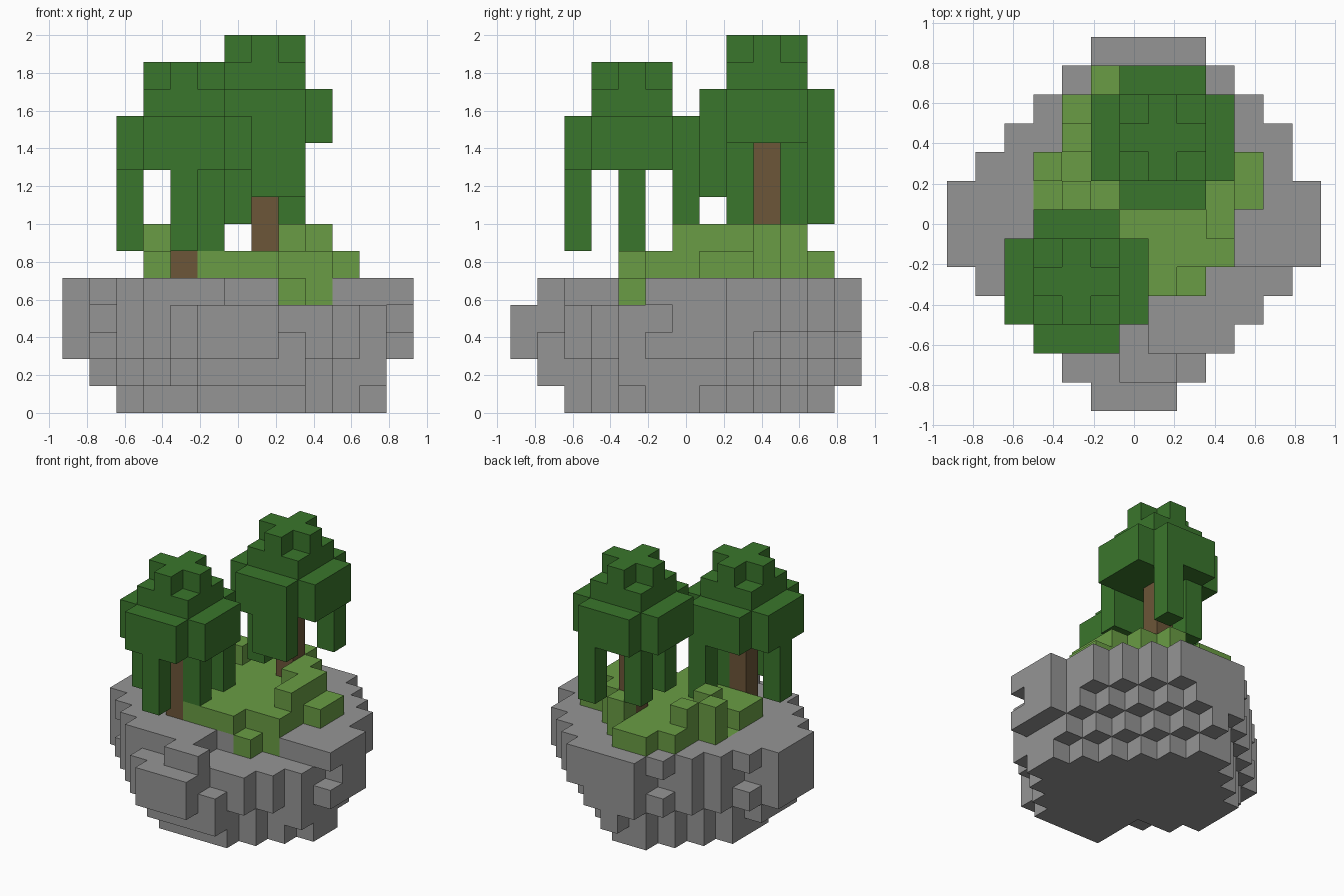
import bpy
import bmesh
from mathutils import Vector

if "Cube" in bpy.data.objects:
    bpy.data.objects.remove(bpy.data.objects["Cube"], do_unlink=True)

UNIT = 2 / 14  # edge of one block
DIRECTIONS = [Vector(d) for d in ((1, 0, 0), (-1, 0, 0), (0, 1, 0),
                                  (0, -1, 0), (0, 0, 1), (0, 0, -1))]


def material(name, colour):
    mat = bpy.data.materials.new(name)
    mat.use_nodes = True
    mat.diffuse_color = (*colour, 1)
    mat.node_tree.nodes["Principled BSDF"].inputs["Base Color"].default_value = (*colour, 1)
    return mat


def rows(first, spans):
    """Flat set of cells from one x span per row, going to the back."""
    return {(x, first + n) for n, (low, high) in enumerate(spans)
            for x in range(low, high + 1)}


def erode(cells):
    return {(x, y) for x, y in cells
            if {(x + 1, y), (x - 1, y), (x, y + 1), (x, y - 1)} <= cells}


def shift(cells, dx, dy):
    return {(x + dx, y + dy) for x, y in cells}


def bevel(cells, limit):
    """Cut the back left corner off along a diagonal."""
    return {(x, y) for x, y in cells if x + y < limit}


def stack(cells, low, high):
    """Raise flat cells into blocks from layer low up to, not including, high."""
    return {(x, y, z) for x, y in cells for z in range(low, high)}


def build(name, blocks, solid, mat):
    """Mesh the outer faces of a set of blocks."""
    bm = bmesh.new()
    for block in sorted(blocks):
        centre = Vector(block)
        for d in DIRECTIONS:
            if tuple(int(c) for c in centre + d) in solid:
                continue
            u = Vector((d.y, d.z, d.x)) / 2
            v = d.cross(u)
            mid = centre + d / 2 + Vector((0, 0, 0.5))
            bm.faces.new([bm.verts.new((mid + p) * UNIT)
                          for p in (-u - v, u - v, u + v, v - u)])
    bmesh.ops.remove_doubles(bm, verts=bm.verts, dist=UNIT / 100)
    mesh = bpy.data.meshes.new(name)
    bm.to_mesh(mesh)
    bm.free()
    mesh.materials.append(mat)
    bpy.context.collection.objects.link(bpy.data.objects.new(name, mesh))


# Island rock: round outline that narrows towards the base
outline = rows(-6, [(-1, 1), (-2, 2), (-3, 3), (-4, 4), (-5, 5), (-6, 6), (-6, 6),
                    (-6, 6), (-5, 5), (-4, 5), (-3, 4), (-2, 3), (-1, 2)])
middle = erode(outline)
base = erode(middle)
base |= shift(base, 1, 0) | shift(base, 0, 1)
# The base steps back at the front right corner
base -= {(x, y) for x, y in base if (x < -1 and y < -1) or (x < -3 and y < 0)}
middle |= {(0, 6), (1, 5), (2, -5), (5, -2)}
notches = {(2, -5), (-5, -2), (-5, -1), (6, -1), (-2, 5), (-5, 2)}
rock = stack(bevel(base, 6), 0, 1) | stack(bevel(middle, 7), 1, 2)
rock |= stack(bevel(outline, 8), 2, 3) | stack(outline - notches, 3, 4)
# Top layer, with a lower shelf at the front
shelf = {(x, y) for x, y in outline
         if y == -6 or (x > 0 and -5 < y < -2) or (x > 1 and y < -1)
         or (y == -5 and x not in (0, 1))}
rock |= stack(outline - shelf, 4, 5)

# Grass mound
meadow = rows(-2, [(-1, 1), (-3, 3), (-3, 3), (-3, 4), (-3, 4), (-2, 2), (-2, 1), (-1, 0)])
tufts = {(3, 0), (3, 1), (3, 2), (2, 2), (2, 3), (-3, 2), (-2, 1), (-2, 3), (1, 4)}
grass = stack(meadow - {(-3, 1)}, 5, 6) | stack(tufts, 6, 7)
grass |= stack({(2, -2), (3, -1), (-3, 1)}, 4, 5)
rock -= grass


def tree(x, y, canopy, hanging):
    """Trunk and stepped canopy; hanging lists (dx, dy, length)."""
    square = rows(-1, [(-1, 1)] * 3)
    plus = {c for c in square if 0 in c}
    wide = rows(-2, [(-1, 1), (-2, 2), (-2, 2), (-2, 2), (-1, 1)])
    leaves = stack(wide, canopy, canopy + 2)
    leaves |= stack(square, canopy + 2, canopy + 3) | stack(plus, canopy + 3, canopy + 4)
    for dx, dy, length in hanging:
        leaves |= stack({(dx, dy)}, canopy - length, canopy)
    return ({(a + x, b + y, c) for a, b, c in leaves},
            stack({(x, y)}, 5, canopy))


front_leaves, front_trunk = tree(-2, -2, 9, [(0, -2, 3), (-2, 0, 3), (1, 2, 3), (1, 0, 3)])
back_leaves, back_trunk = tree(1, 3, 10, [(1, 2, 3), (-1, 1, 3), (-1, -1, 3),
                                          (0, -2, 2), (1, -2, 2)])
grass -= front_trunk | back_trunk

stone_grey = material("stone grey", (0.3, 0.3, 0.3))
grass_green = material("grass green", (0.143, 0.335, 0.058))
leaf_green = material("leaf green", (0.042, 0.18, 0.025))
bark_brown = material("bark brown", (0.15, 0.092, 0.04))

parts = [("island_rock", rock, stone_grey), ("grass_mound", grass, grass_green),
         ("front_tree_trunk", front_trunk, bark_brown),
         ("front_tree_leaves", front_leaves, leaf_green),
         ("back_tree_trunk", back_trunk, bark_brown),
         ("back_tree_leaves", back_leaves, leaf_green)]
everything = set().union(*(blocks for _, blocks, _ in parts))
for name, blocks, mat in parts:
    build(name, blocks, everything, mat)
